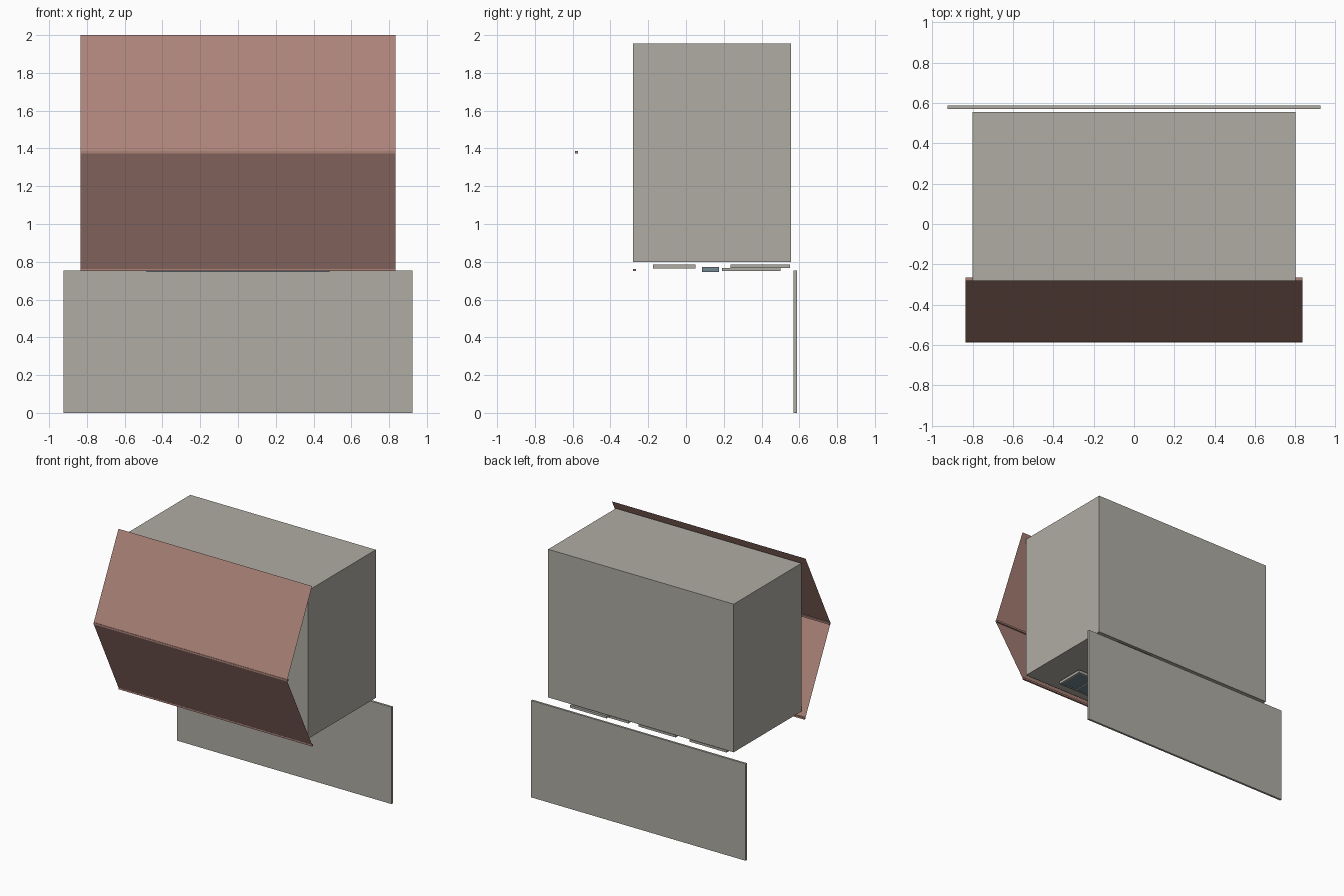
import bpy, bmesh

if "Cube" in bpy.data.objects:
    bpy.data.objects.remove(bpy.data.objects["Cube"])


def material(name, rgb):
    m = bpy.data.materials.new(name)
    m.diffuse_color = (*rgb, 1)
    m.use_nodes = True
    m.node_tree.nodes["Principled BSDF"].inputs["Base Color"].default_value = m.diffuse_color
    return m


GREY = material("warm_grey", (0.43, 0.415, 0.37))
RED = material("dusty_red", (0.41, 0.225, 0.19))
TEAL = material("slate_teal", (0.17, 0.25, 0.29))


def finish(name, bm, mat):
    me = bpy.data.meshes.new(name)
    bm.to_mesh(me)
    bm.free()
    me.materials.append(mat)
    ob = bpy.data.objects.new(name, me)
    bpy.context.collection.objects.link(ob)
    return ob


def add_box(bm, x, y, z):
    vs = bmesh.ops.create_cube(bm, size=1)["verts"]
    for v in vs:
        for i, (a, b) in enumerate((x, y, z)):
            v.co[i] = (a + b) / 2 + v.co[i] * (b - a)


def box(name, x, y, z, mat):
    bm = bmesh.new()
    add_box(bm, x, y, z)
    return finish(name, bm, mat)


def sheet(name, lower, upper, half):
    """Single thin sheet spanning x, between two (y, z) edges."""
    bm = bmesh.new()
    pts = [(-half, *lower), (half, *lower), (half, *upper), (-half, *upper)]
    bm.faces.new([bm.verts.new(p) for p in pts])
    return finish(name, bm, RED)


def framed_tile(name, x, y, z, panes=1, rim=0.014):
    """Grey rim with dark panes set just inside it."""
    (x0, x1), (y0, y1) = x, y
    bm = bmesh.new()
    add_box(bm, x, (y0, y0 + rim), z)
    add_box(bm, x, (y1 - rim, y1), z)
    step = (x1 - x0 - rim) / panes
    for i in range(panes + 1):
        a = x0 + i * step
        add_box(bm, (a, a + rim), (y0 + rim, y1 - rim), z)
    finish(name + "_frame", bm, GREY)
    box(name + "_pane", (x0 + rim, x1 - rim), (y0 + rim, y1 - rim),
        (z[0] + 0.003, z[1] - 0.003), TEAL)


# Main cabinet and the rear support panel
box("cabinet", (-0.80, 0.80), (-0.28, 0.555), (0.80, 1.955), GREY)
box("rear_panel", (-0.925, 0.925), (0.57, 0.587), (0.0, 0.755), GREY)

# Folding front door: two sheets, each with a bar at its lower edge
sheet("upper_door", (-0.585, 1.385), (-0.28, 2.0), 0.835)
sheet("lower_door", (-0.28, 0.762), (-0.585, 1.373), 0.835)
box("middle_bar", (-0.835, 0.835), (-0.587, -0.572), (1.373, 1.387), RED)
box("bottom_bar", (-0.835, 0.835), (-0.281, -0.266), (0.75, 0.763), RED)

# Framed tiles below the cabinet
framed_tile("front_tile_right", (0.27, 0.57), (-0.175, 0.05), (0.764, 0.785), 2)
framed_tile("front_tile_left", (-0.57, -0.27), (-0.175, 0.05), (0.764, 0.785), 2)
framed_tile("rear_tile_right", (0.30, 0.617), (0.235, 0.55), (0.768, 0.786))
framed_tile("rear_tile_inner", (0.147, 0.46), (0.19, 0.50), (0.75, 0.767))
framed_tile("rear_tile_centre", (-0.26, 0.06), (0.19, 0.50), (0.75, 0.767))
framed_tile("rear_tile_left", (-0.70, -0.38), (0.19, 0.50), (0.75, 0.767))

# Long dark strip between the tile rows
box("dark_strip", (-0.485, 0.485), (0.085, 0.175), (0.746, 0.772), TEAL)
